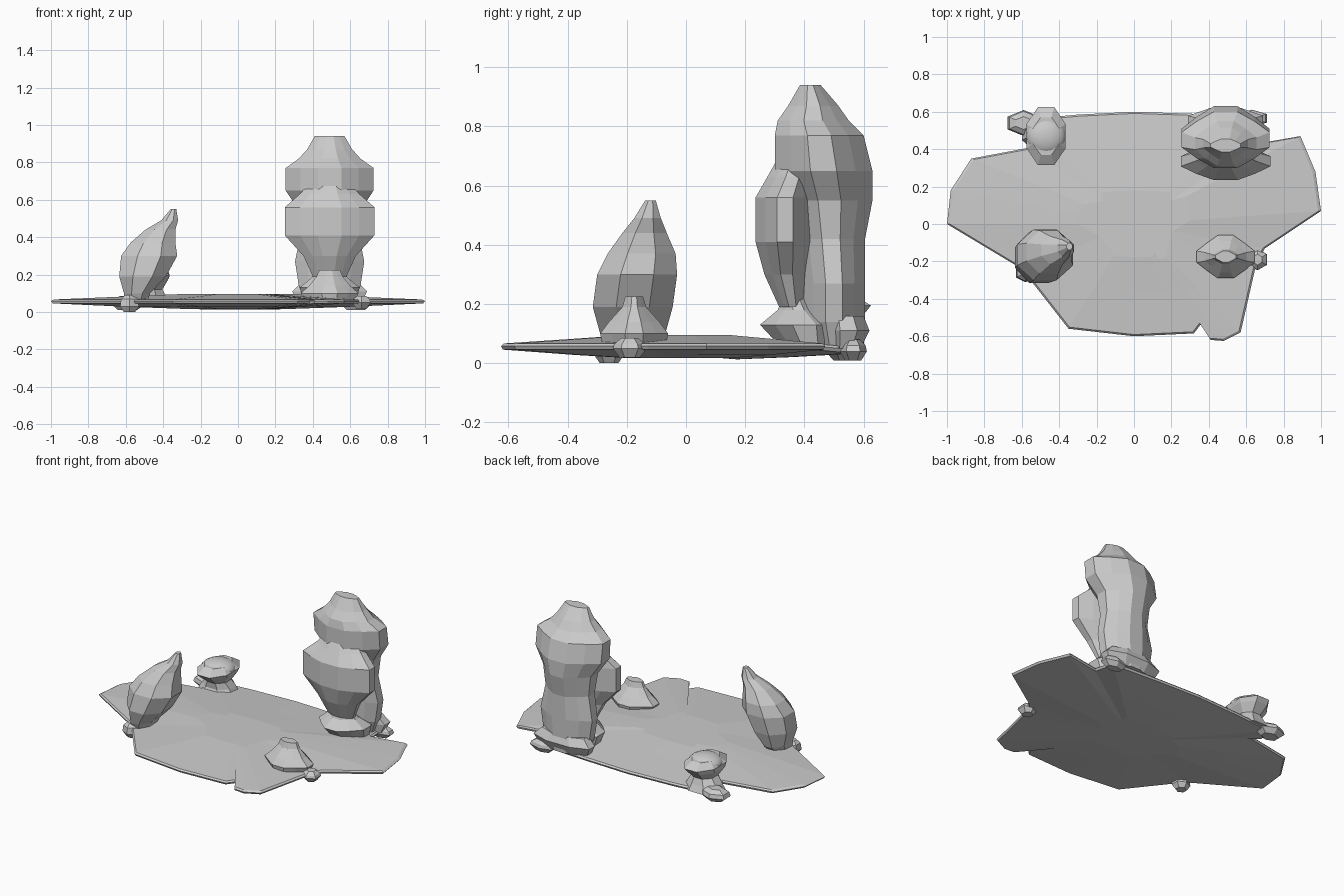
import bpy, bmesh
from math import sin, cos, pi


def finish(name, bm):
    bmesh.ops.recalc_face_normals(bm, faces=bm.faces)
    me = bpy.data.meshes.new(name)
    bm.to_mesh(me)
    bm.free()
    ob = bpy.data.objects.new(name, me)
    bpy.context.collection.objects.link(ob)
    return ob


def rock(name, rings, n=8, dent=1.0):
    """Faceted loft; rings are (cx, cy, z, rx, ry), dent pulls in every other pair of corners."""
    bm = bmesh.new()
    loops = []
    for i, (cx, cy, z, rx, ry) in enumerate(rings):
        loop = []
        for k in range(n):
            a = 2 * pi * (k + 0.5) / n
            r = 1 / cos(pi / n) * (dent if abs(sin(2 * a)) > 0.8 else 1.0)
            loop.append(bm.verts.new((cx + rx * r * cos(a), cy + ry * r * sin(a), z)))
        loops.append(loop)
    for lo, hi in zip(loops, loops[1:]):
        for k in range(n):
            j = (k + 1) % n
            bm.faces.new((lo[k], lo[j], hi[j], hi[k]))
    bm.faces.new(loops[0])
    bm.faces.new(loops[-1])
    return finish(name, bm)


def slab(name, outline, levels):
    """Thin plate: levels are (scale of outline, z) from the bottom to the top."""
    bm = bmesh.new()
    loops = []
    for s, z in levels:
        loops.append([bm.verts.new((x * s, y * s, z - (0.012 * s if y > 0.5 else 0)))
                      for x, y in outline])
    n = len(outline)
    for lo, hi in zip(loops, loops[1:]):
        for k in range(n):
            j = (k + 1) % n
            bm.faces.new((lo[k], lo[j], hi[j], hi[k]))
    bm.faces.new(loops[0])
    bm.faces.new(loops[-1])
    return finish(name, bm)


# Thin irregular base plate with pointed side wings
outline = [(-1, 0), (-0.6, -0.24), (-0.53, -0.33), (-0.35, -0.56), (0, -0.6), (0.32, -0.585),
           (0.385, -0.5), (0.41, -0.62), (0.48, -0.625), (0.57, -0.58), (0.65, -0.23), (0.7, -0.13),
           (1, 0.07), (0.97, 0.28), (0.89, 0.47), (0.66, 0.43), (0.64, 0.57), (0.3, 0.59),
           (0, 0.6), (-0.3, 0.585), (-0.58, 0.56), (-0.55, 0.41), (-0.87, 0.35), (-0.98, 0.18)]
slab("base_plate", outline, [(0.3, 0.017), (0.6, 0.028), (0.99, 0.046),
                             (1, 0.058), (0.985, 0.067), (0.6, 0.083), (0.3, 0.096)])

# Flat corner stones under the plate
for i, (x, y, rx, ry, z0, z1) in enumerate([(-0.58, -0.26, 0.05, 0.045, 0.0, 0.09),
                                            (-0.59, 0.54, 0.085, 0.06, 0.01, 0.085),
                                            (0.63, 0.565, 0.08, 0.04, 0.01, 0.08),
                                            (0.66, -0.19, 0.05, 0.05, 0.02, 0.085)]):
    rock(f"corner_stone_{i + 1}", [(x, y, z0, rx * 0.6, ry * 0.6), (x, y, z0 + 0.03, rx, ry),
                                   (x, y, z1 - 0.02, rx * 0.9, ry * 0.9), (x, y, z1, rx * 0.5, ry * 0.5)], 6)

# Leaning pointed stone, front left
rock("leaning_stone", [(-0.545, -0.19, 0.055, 0.06, 0.08), (-0.54, -0.18, 0.1, 0.07, 0.11),
                       (-0.51, -0.18, 0.19, 0.125, 0.135), (-0.475, -0.165, 0.3, 0.15, 0.135),
                       (-0.455, -0.15, 0.37, 0.12, 0.115), (-0.415, -0.14, 0.44, 0.08, 0.075),
                       (-0.365, -0.13, 0.49, 0.045, 0.045), (-0.345, -0.12, 0.55, 0.015, 0.018)], 8, 0.9)

# Small cone stone, front right
rock("small_stone", [(0.49, -0.175, 0.05, 0.13, 0.105), (0.49, -0.175, 0.1, 0.155, 0.115),
                     (0.49, -0.175, 0.14, 0.11, 0.085), (0.49, -0.175, 0.19, 0.07, 0.04),
                     (0.49, -0.175, 0.225, 0.055, 0.03)], 12, 0.88)

# Tall two-part stone, back right: rear column, front bulge, foot
X = 0.49
rock("tall_stone_column", [(X, 0.51, 0.05, 0.13, 0.09), (X, 0.5, 0.14, 0.165, 0.105),
                           (X, 0.5, 0.27, 0.185, 0.105), (X, 0.49, 0.42, 0.155, 0.115),
                           (X, 0.485, 0.55, 0.17, 0.145), (X, 0.465, 0.65, 0.235, 0.165),
                           (X, 0.45, 0.77, 0.235, 0.15), (X, 0.43, 0.82, 0.165, 0.12),
                           (X, 0.43, 0.87, 0.12, 0.085), (X, 0.42, 0.94, 0.08, 0.035)], 12, 0.9)
rock("tall_stone_bulge", [(X, 0.36, 0.19, 0.09, 0.045), (X, 0.34, 0.3, 0.14, 0.075),
                          (X, 0.335, 0.41, 0.24, 0.1), (X, 0.335, 0.56, 0.24, 0.1),
                          (X, 0.36, 0.63, 0.16, 0.085), (X, 0.38, 0.71, 0.09, 0.06)], 12, 0.9)
rock("tall_stone_foot", [(X, 0.42, 0.055, 0.14, 0.1), (X, 0.4, 0.13, 0.16, 0.15),
                         (X, 0.38, 0.18, 0.1, 0.07), (X, 0.37, 0.22, 0.07, 0.045)], 12, 0.9)
rock("tall_stone_heel", [(X, 0.54, 0.05, 0.17, 0.05), (X, 0.55, 0.11, 0.2, 0.07),
                         (X, 0.54, 0.16, 0.15, 0.06)], 8)

# Mushroom-like stone with a rounded cap, back left
rock("capped_stone_base", [(-0.48, 0.49, 0.04, 0.12, 0.1), (-0.48, 0.49, 0.08, 0.1, 0.08),
                           (-0.475, 0.48, 0.12, 0.07, 0.075), (-0.475, 0.475, 0.17, 0.1, 0.13),
                           (-0.47, 0.47, 0.195, 0.105, 0.155), (-0.47, 0.47, 0.23, 0.07, 0.1)], 8, 0.9)
bpy.ops.mesh.primitive_uv_sphere_add(segments=20, ring_count=10, radius=1, location=(-0.47, 0.47, 0.195))
cap = bpy.context.object
cap.name = "capped_stone_top"
cap.scale = (0.105, 0.105, 0.055)
bpy.ops.object.shade_smooth_by_angle()
